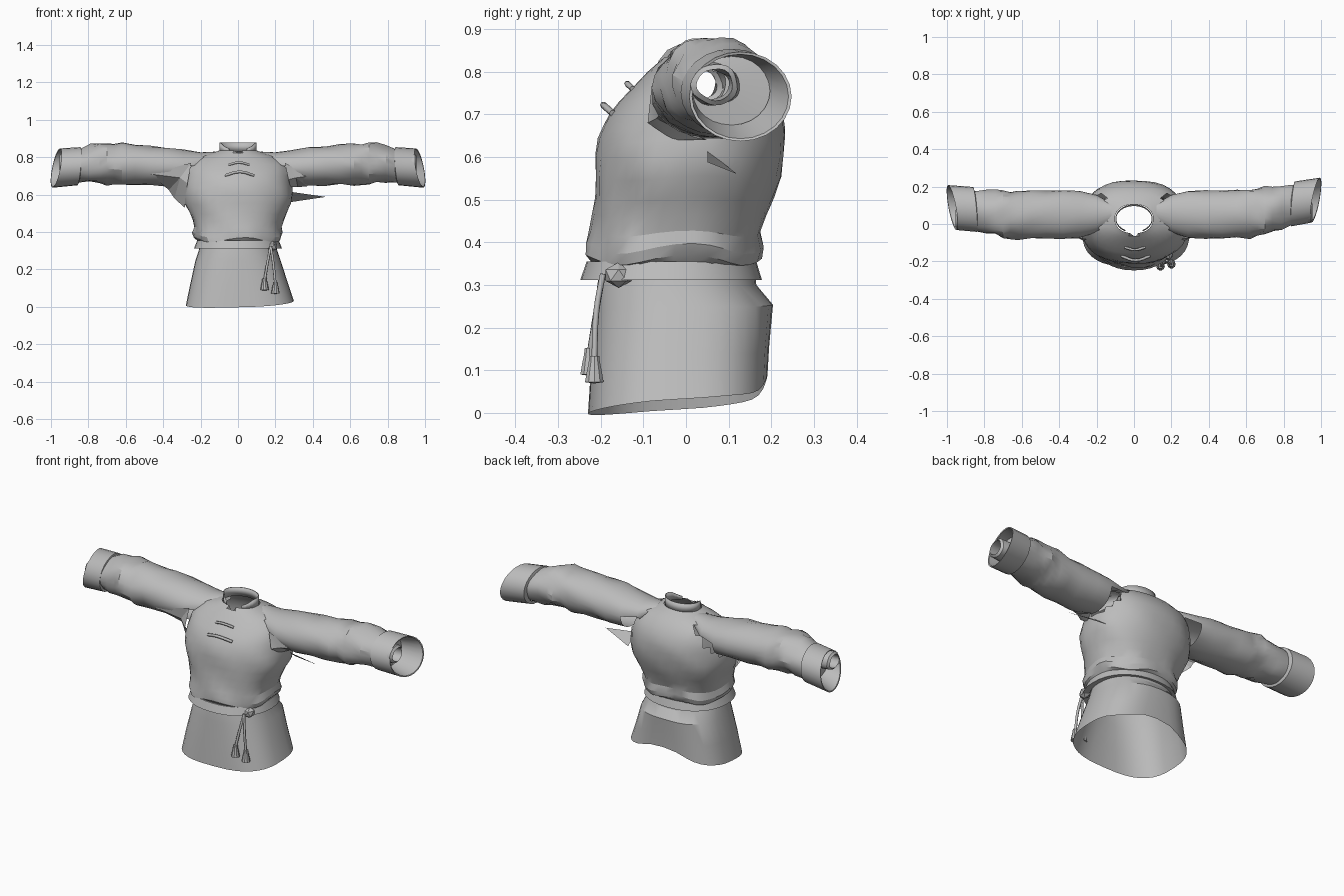
import bpy, bmesh
from math import sin, cos, pi, radians
from mathutils import Vector

cube = bpy.data.objects.get("Cube")
if cube:
    bpy.data.objects.remove(cube)

cloth = bpy.data.materials.new("grey_cloth")
cloth.use_nodes = True
GREY = (0.5, 0.5, 0.5, 1)
cloth.diffuse_color = GREY
cloth.node_tree.nodes["Principled BSDF"].inputs["Base Color"].default_value = GREY


def finish(name, bm, angle=32):
    mesh = bpy.data.meshes.new(name)
    bmesh.ops.recalc_face_normals(bm, faces=bm.faces)
    bm.to_mesh(mesh)
    bm.free()
    mesh.materials.append(cloth)
    ob = bpy.data.objects.new(name, mesh)
    bpy.context.collection.objects.link(ob)
    bpy.ops.object.select_all(action='DESELECT')
    ob.select_set(True)
    bpy.context.view_layer.objects.active = ob
    bpy.ops.object.shade_smooth_by_angle(angle=radians(angle))
    return ob


def loft(name, rings, angle=32, opening=None):
    """Skin closed rings of points, leaving out faces whose centre is in the opening."""
    bm = bmesh.new()
    loops = [[bm.verts.new(p) for p in ring] for ring in rings]
    for a, b in zip(loops, loops[1:]):
        for i in range(len(a)):
            j = (i + 1) % len(a)
            bm.faces.new((a[i], a[j], b[j], b[i]))
    if opening:
        gone = [f for f in bm.faces if opening(f.calc_center_median())]
        bmesh.ops.delete(bm, geom=gone, context='FACES')
    return finish(name, bm, angle)


def power(v, e):
    return abs(v) ** e * (1 if v >= 0 else -1)


def body_ring(z, rx, front, back, n=36, e=0.9, dz=None, fold=0.0, dx=0.0):
    """Horizontal ring, first point at the front, between two y limits."""
    pts = []
    for i in range(n):
        a = 2 * pi * i / n - pi / 2
        c, s = power(cos(a), e), power(sin(a), e)
        k = 1 + fold * sin(7 * a + 30 * z)
        y = (front + back) / 2 + (back - front) / 2 * s * k
        pts.append(Vector((dx + rx * c * k, y, z + (dz(a) if dz else 0))))
    return pts


# Jacket body, bloused over the belt, with open armholes
def armhole(c):
    return abs(c.x) > 0.17 and ((c.y - 0.06) / 0.1) ** 2 + ((c.z - 0.74) / 0.1) ** 2 < 1


TORSO = [(0.345, 0.205, -0.215, 0.155, 0), (0.358, 0.23, -0.234, 0.176, 0.025),
         (0.385, 0.241, -0.232, 0.182, 0.025), (0.42, 0.233, -0.225, 0.177, 0.015),
         (0.46, 0.244, -0.22, 0.19, 0.012), (0.5, 0.26, -0.215, 0.205, 0.012),
         (0.55, 0.285, -0.213, 0.222, 0.012), (0.6, 0.295, -0.211, 0.23, 0.012),
         (0.64, 0.29, -0.205, 0.234, 0.01), (0.67, 0.286, -0.194, 0.232, 0.005),
         (0.7, 0.28, -0.18, 0.228, 0), (0.73, 0.275, -0.157, 0.216, 0),
         (0.76, 0.262, -0.128, 0.2, 0), (0.8, 0.21, -0.09, 0.165, 0),
         (0.822, 0.14, -0.065, 0.13, 0), (0.835, 0.102, -0.05, 0.105, 0)]
rings = [body_ring(z, rx, f, b, fold=k, dz=lambda a, k=k: 0.5 * k * sin(4 * a + 1))
         for z, rx, f, b, k in TORSO]
rings[-1][0] += Vector((0, -0.035, -0.045))      # small slit at the throat
loft("jacket_body", rings, 24, armhole)


# Skirt with an uneven hem that rises at the centre of the back
def hem(a):
    return 0.02 + 0.022 * sin(a) + 0.012 * cos(a) + 0.045 * max(0, sin(a)) ** 12


SKIRT = [(0.345, 0.2, -0.2, 0.16, 0, 0, 0.95), (0.3, 0.21, -0.208, 0.165, 0, 0, 0.9),
         (0.245, 0.228, -0.212, 0.204, 0.1, 0, 0.82), (0.12, 0.26, -0.222, 0.195, 0.4, 0.005, 0.76),
         (0.0, 0.289, -0.23, 0.191, 1, 0.01, 0.72)]
loft("skirt", [body_ring(z, rx, f, b, e=e, dx=dx, dz=lambda a, w=w: w * hem(a))
               for z, rx, f, b, w, dx, e in SKIRT])

# Belt band with thickness
BELT = [(0.352, 0.205, -0.21, 0.155), (0.355, 0.218, -0.233, 0.165),
        (0.312, 0.235, -0.248, 0.178), (0.314, 0.205, -0.21, 0.155)]
loft("belt", [body_ring(*r) for r in BELT])

# Standing collar, open at the throat
bm = bmesh.new()
rows = []
for top in (0, 1):
    row = []
    for i in range(25):
        a = -pi / 2 + 0.5 + (2 * pi - 1) * i / 24
        rise = 0.05 * min(1, 0.25 + 1.1 * (1 + sin(a)))
        row.append(bm.verts.new((0.1 * cos(a), 0.028 + (0.077 - 0.004 * top) * sin(a),
                                 0.828 + top * rise)))
    rows.append(row)
for i in range(24):
    bm.faces.new((rows[0][i], rows[0][i + 1], rows[1][i + 1], rows[1][i]))
collar = finish("collar", bm)
thick = collar.modifiers.new("thickness", 'SOLIDIFY')
thick.thickness = 0.005


# Sleeves: rings across x with leaning planes and soft folds
def arm_ring(side, x, cy, cz, ry, rz, lean=0.0, yaw=0.0, fold=0.0, n=24):
    pts = []
    for i in range(n):
        a = 2 * pi * i / n
        k = 1 + fold * sin(3 * a + 37 * x + side) + fold * 0.6 * sin(5 * a - 23 * x)
        shift = (0.042 if side > 0 else 0.0) * max(0, x - 0.5) * 2
        px = x - lean * sin(a) + yaw * cos(a)
        pts.append(Vector((side * px, cy + shift + ry * k * cos(a), cz + rz * k * sin(a))))
    return pts


def inside_body(c):
    return abs(c.x) < 0.26 and c.z < 0.76


SLEEVE = [(0.12, 0.06, 0.8, 0.05, 0.03, 0), (0.2, 0.055, 0.76, 0.1, 0.066, 0),
          (0.29, 0.053, 0.747, 0.125, 0.092, 0.02),
          (0.38, 0.05, 0.75, 0.13, 0.103, 0.03), (0.47, 0.05, 0.755, 0.128, 0.105, 0.03),
          (0.55, 0.05, 0.76, 0.127, 0.107, 0.03), (0.62, 0.048, 0.762, 0.131, 0.113, 0.04),
          (0.66, 0.05, 0.765, 0.125, 0.108, 0.04), (0.7, 0.052, 0.768, 0.128, 0.112, 0.05),
          (0.74, 0.058, 0.77, 0.118, 0.106, 0.05), (0.79, 0.064, 0.765, 0.117, 0.1, 0.05),
          (0.84, 0.072, 0.755, 0.108, 0.09, 0.03), (0.88, 0.075, 0.75, 0.1, 0.085, 0)]
CUFF = [(0.845, 0.075, 0.75, 0.1, 0.088, 0.008, 0.008),
        (0.85, 0.078, 0.752, 0.12, 0.102, 0.008, 0.01),
        (0.972, 0.088, 0.742, 0.12, 0.105, 0.02, 0.022),
        (0.97, 0.088, 0.742, 0.113, 0.099, 0.02, 0.022),
        (0.88, 0.075, 0.755, 0.09, 0.08, 0.008, 0.01)]
INNER = [(0.885, 0.075, 0.755, 0.095, 0.085), (0.89, 0.035, 0.77, 0.058, 0.05),
         (0.945, 0.03, 0.77, 0.055, 0.048), (0.955, 0.03, 0.77, 0.042, 0.037),
         (0.86, 0.03, 0.77, 0.04, 0.035)]
# Loose fold of cloth joining each armpit to its sleeve
FOLDS = {1: [(0.25, -0.08, 0.77), (0.38, -0.06, 0.7), (0.37, 0.02, 0.645),
             (0.32, 0.05, 0.64), (0.28, -0.03, 0.64), (0.27, -0.09, 0.68)],
         -1: [(0.25, -0.08, 0.77), (0.47, -0.07, 0.71), (0.37, 0.02, 0.625),
              (0.34, 0.03, 0.58), (0.285, -0.03, 0.53), (0.27, -0.09, 0.66)]}
for side, word in ((1, "left"), (-1, "right")):
    loft(word + "_sleeve", [arm_ring(side, *r[:5], fold=r[5]) for r in SLEEVE], 24, inside_body)
    loft(word + "_cuff", [arm_ring(side, *r) for r in CUFF])
    loft(word + "_inner_cuff", [arm_ring(side, *r, fold=0.04) for r in INNER])

    bm = bmesh.new()
    v = [bm.verts.new((side * x, y, z)) for x, y, z in FOLDS[side]]
    hub = bm.verts.new((side * 0.31, -0.07, 0.69))
    for i in range(len(v)):
        bm.faces.new((v[i], v[(i + 1) % len(v)], hub))
    finish(word + "_armpit_fold", bm, 20)

# Stray thin point of cloth at the left side
bm = bmesh.new()
bm.faces.new([bm.verts.new(p) for p in ((0.28, 0.05, 0.615), (0.28, 0.12, 0.56),
                                        (0.47, 0.05, 0.588))])
finish("side_point", bm)


# Cords made of round curves
def cord(name, pts, radius):
    cu = bpy.data.curves.new(name, 'CURVE')
    cu.dimensions = '3D'
    cu.bevel_depth = radius
    cu.bevel_resolution = 1
    cu.resolution_u = 4
    cu.use_fill_caps = True
    sp = cu.splines.new('BEZIER')
    sp.bezier_points.add(len(pts) - 1)
    for bp, p in zip(sp.bezier_points, pts):
        bp.co = p
        bp.handle_left_type = bp.handle_right_type = 'AUTO'
    cu.materials.append(cloth)
    bpy.context.collection.objects.link(bpy.data.objects.new(name, cu))


cord("lower_toggle", [(-0.068, -0.172, 0.703), (0.01, -0.194, 0.722), (0.085, -0.172, 0.703)], 0.008)
cord("upper_toggle", [(-0.05, -0.125, 0.76), (0.005, -0.138, 0.772), (0.06, -0.125, 0.76)], 0.007)

# Belt knot and two hanging tassels
bm = bmesh.new()
bmesh.ops.create_icosphere(bm, subdivisions=1, radius=0.03)
bmesh.ops.scale(bm, vec=(0.9, 1.2, 1), verts=bm.verts)
bmesh.ops.translate(bm, vec=(0.185, -0.158, 0.323), verts=bm.verts)
finish("belt_knot", bm, 20)
TASSEL = [(0.012, 0.0), (0.012, 0.012), (-0.004, 0.014), (-0.022, 0.018), (-0.05, 0.023), (-0.053, 0)]
for word, x, y, z in (("inner", 0.142, -0.226, 0.14), ("outer", 0.2, -0.215, 0.122)):
    cord(word + "_cord", [(0.175, -0.195, 0.325), ((x + 0.175) / 2, -0.21, 0.24), (x, y, z)], 0.007)
    loft(word + "_tassel", [[Vector((x + r * cos(i * pi / 5), y + r * sin(i * pi / 5), z + h))
                             for i in range(10)] for h, r in TASSEL])
